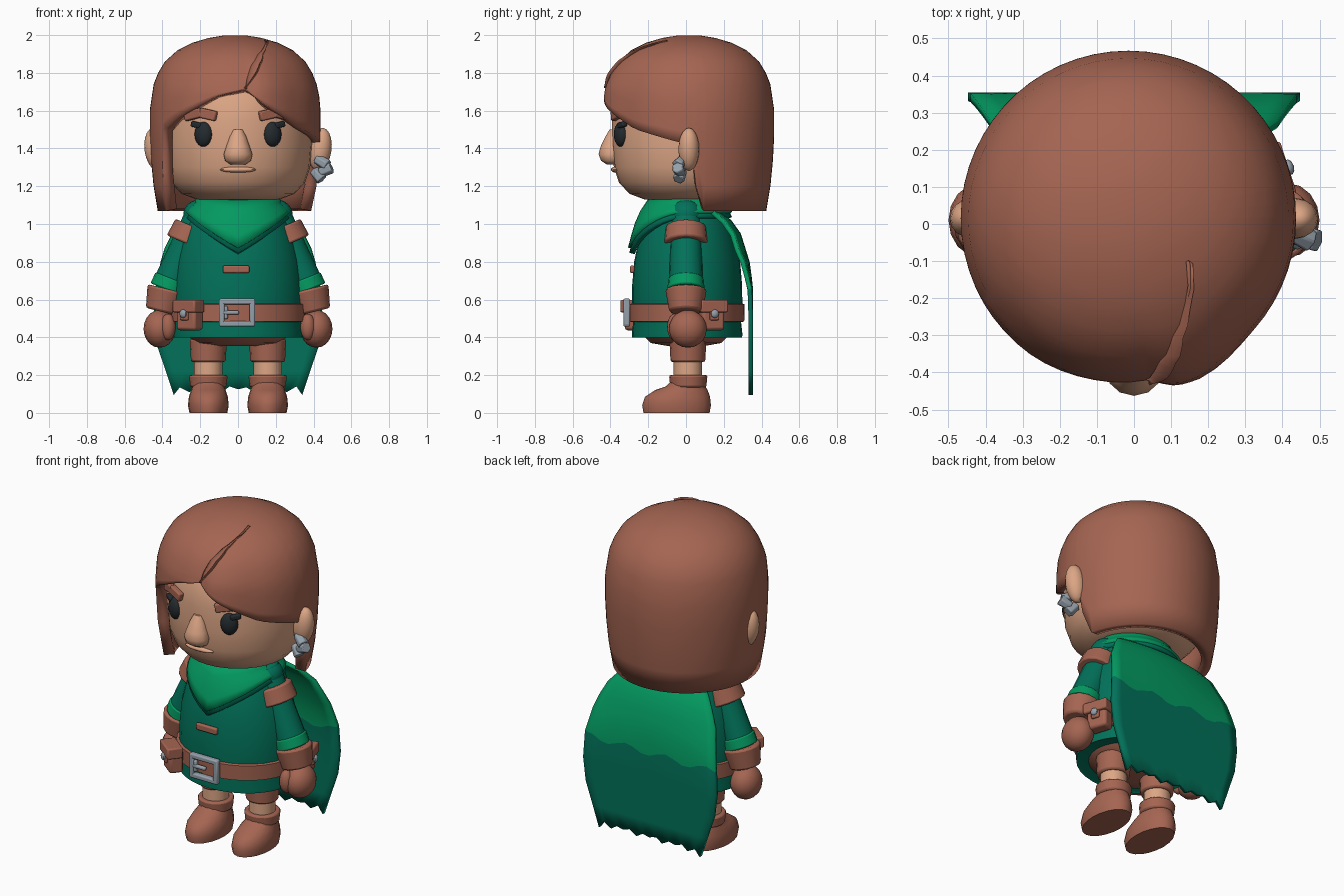
import bpy, bmesh, math
from mathutils import Vector, Matrix

if "Cube" in bpy.data.objects:
    bpy.data.objects.remove(bpy.data.objects["Cube"])

def mat(name, *rgb):
    m = bpy.data.materials.new(name)
    m.diffuse_color = (*rgb, 1)
    m.use_nodes = True
    m.node_tree.nodes["Principled BSDF"].inputs["Base Color"].default_value = m.diffuse_color
    return m

BROWN = mat("brown", .376, .130, .084)
SKIN = mat("skin", .72, .38, .235)
GREEN = mat("bright_green", .001, .32, .118)
TEAL = mat("deep_green", .0005, .165, .10)
STEEL = mat("steel", .30, .35, .40)
DARK = mat("eye_dark", .017, .023, .027)

def add(name, bm, *mats, angle=40, recalc=True, thick=0, bevel=0):
    if recalc:
        bmesh.ops.recalc_face_normals(bm, faces=bm.faces[:])
    me = bpy.data.meshes.new(name)
    bm.to_mesh(me)
    bm.free()
    ob = bpy.data.objects.new(name, me)
    bpy.context.collection.objects.link(ob)
    for m in mats:
        me.materials.append(m)
    if thick:
        mod = ob.modifiers.new("thickness", 'SOLIDIFY')
        mod.thickness, mod.offset = thick, -1
    if bevel:
        mod = ob.modifiers.new("bevel", 'BEVEL')
        mod.width, mod.segments = bevel, 2
    bpy.ops.object.select_all(action='DESELECT')
    ob.select_set(True)
    bpy.context.view_layer.objects.active = ob
    bpy.ops.object.shade_smooth_by_angle(angle=math.radians(angle))
    return ob

def lerp(table, x):
    """Piecewise linear lookup in a table sorted by x."""
    if x <= table[0][0]:
        return table[0][1]
    for (a, u), (b, v) in zip(table, table[1:]):
        if x <= b:
            return u + (v - u) * (x - a) / (b - a)
    return table[-1][1]

def loft(name, rings, m, n=24, angle=40):
    """Stack of ellipses (z, cx, cy, rx, ry), capped at both ends."""
    bm = bmesh.new()
    loops = [[bm.verts.new((cx + rx * math.cos(k * math.tau / n), cy + ry * math.sin(k * math.tau / n), z))
              for k in range(n)] for z, cx, cy, rx, ry in rings]
    for a, b in zip(loops, loops[1:]):
        for k in range(n):
            bm.faces.new((a[k], a[(k + 1) % n], b[(k + 1) % n], b[k]))
    bm.faces.new(loops[0])
    bm.faces.new(loops[-1])
    return add(name, bm, m, angle=angle)

def lathe(name, profile, m, sy=1, n=28, cy=0):
    return loft(name, [(z, 0, cy, r, r * sy) for r, z in profile], m, n)

def sheet(name, cols, mats, thick, closed=False, rule=None, cap=False):
    """Surface from columns of points that run downward."""
    bm = bmesh.new()
    vs = [[bm.verts.new(p) for p in c] for c in cols]
    for i in range(len(vs) if closed else len(vs) - 1):
        a, b = vs[i], vs[(i + 1) % len(vs)]
        for j in range(len(a) - 1):
            f = bm.faces.new((a[j], a[j + 1], b[j + 1], b[j]))
            if rule:
                f.material_index = rule(j)
    if cap:
        bm.faces.new([c[0] for c in vs])
    return add(name, bm, *mats, recalc=False, thick=thick)

def tube(name, p0, p1, r0, r1, m, n=16, bevel=0):
    p0, p1 = Vector(p0), Vector(p1)
    d = p1 - p0
    bm = bmesh.new()
    M = Matrix.Translation((p0 + p1) / 2) @ d.to_track_quat('Z', 'Y').to_matrix().to_4x4()
    bmesh.ops.create_cone(bm, cap_ends=True, segments=n, radius1=r0, radius2=r1, depth=d.length, matrix=M)
    return add(name, bm, m, bevel=bevel)

def ball(name, loc, size, m, rot=None, n=16):
    bm = bmesh.new()
    M = Matrix.Translation(loc) @ (rot or Matrix()) @ Matrix.Diagonal((*size, 1))
    bmesh.ops.create_uvsphere(bm, u_segments=n, v_segments=10, radius=1, matrix=M)
    return add(name, bm, m)

def box(name, loc, size, m, rot=None, bevel=0.008):
    bm = bmesh.new()
    M = Matrix.Translation(loc) @ (rot or Matrix()) @ Matrix.Diagonal((*size, 1))
    bmesh.ops.create_cube(bm, size=1, matrix=M)
    return add(name, bm, m, bevel=bevel)

def R(deg, axis):
    return Matrix.Rotation(math.radians(deg), 4, axis)

# Head, neck and face
lathe("head", [(.12, 1.12), (.22, 1.13), (.3, 1.16), (.355, 1.22), (.382, 1.3), (.392, 1.42),
               (.392, 1.55), (.375, 1.68), (.3, 1.8), (.1, 1.86)], SKIN, n=32)
lathe("neck", [(.15, 1.02), (.15, 1.15)], SKIN)
loft("nose", [(1.315, 0, -.39, .04, .03), (1.335, 0, -.395, .068, .055), (1.37, 0, -.395, .076, .068),
              (1.41, 0, -.392, .062, .06), (1.46, 0, -.388, .045, .04), (1.5, 0, -.385, .025, .02)], SKIN, 12, 50)
ball("lips", (0, -.372, 1.288), (.095, .025, .016), SKIN)
for s, side in ((-1, "left"), (1, "right")):
    ball("eye_" + side, (s * .183, -.345, 1.475), (.05, .034, .066), DARK, R(s * 27, 'Z'))
    box("lash_" + side, (s * .22, -.338, 1.525), (.06, .03, .03), DARK, R(s * 32, 'Z') @ R(s * -12, 'Y'))
    box("brow_inner_" + side, (s * .158, -.367, 1.58), (.095, .035, .052), BROWN, R(s * 22, 'Z') @ R(s * -12, 'Y'))
    box("brow_outer_" + side, (s * .235, -.325, 1.58), (.11, .035, .05), BROWN, R(s * 36, 'Z') @ R(s * 12, 'Y'))
    ball("ear_" + side, (s * .435, .015, 1.395), (.06, .055, .115), SKIN, R(s * 8, 'Y'))
# Crystal earrings on one ear
for p0, p1 in (((.415, -.015, 1.345), (.475, -.045, 1.31)), ((.435, -.03, 1.27), (.495, -.045, 1.3)),
               ((.40, -.02, 1.285), (.445, -.04, 1.235))):
    tube("earring", p0, p1, .028, .034, STEEL, 6, .006)

# Hair cap with an uneven lower edge
HAIR_R = [(1.07, .41), (1.25, .44), (1.45, .452), (1.6, .452), (1.7, .443), (1.78, .42), (1.86, .372),
          (1.92, .305), (1.96, .225), (1.985, .14), (1.998, .06)]
EDGE = [(-180, 1.07), (-62, 1.07), (-58, 1.49), (-44, 1.56), (-28, 1.62), (-13, 1.675), (7, 1.715), (13, 1.67),
        (20, 1.63), (28, 1.595), (50, 1.505), (80, 1.44), (91, 1.42), (95, 1.2), (101, 1.07), (180, 1.07)]
BANG = [(8, 0), (16, .022), (25, .022), (45, 0)]

def hair_point(phi, z, grow=0):
    a = math.radians(phi)
    r = lerp(HAIR_R, z) + grow + lerp(BANG, phi) * min(1, max(0, (1.95 - z) / .2))
    return (-.015 + r * math.sin(a), .015 - r * math.cos(a), z + grow * .5)

cols = []
for phi in sorted(list(range(-180, 180, 6)) + [-62, -58, 7, 9, 15, 21, 80, 91, 95, 101]):
    low = lerp(EDGE, phi)
    zs = [1.998, 1.985, 1.96, 1.92, 1.86, 1.8, 1.74] + [1.74 + (low - 1.74) * k / 5 for k in range(1, 6)]
    cols.append([hair_point(phi, z) for z in zs])
sheet("hair", cols, [BROWN], .06, closed=True, cap=True)
# Raised fold along the parting
PART = [(1.715, 7), (1.77, 10), (1.84, 15), (1.9, 23), (1.94, 35), (1.968, 55)]
path = [(1.968 - .253 * k / 14, math.sin(math.pi * k / 14) * 5) for k in range(15)]
sheet("hair_parting", [[hair_point(lerp(PART, z) + w * k, z, g) for z, w in path]
                       for k, g in ((-.5, .002), (.6, .015), (.9, .0))], [BROWN], .01)

# Tunic, shorts and layered collar
TUNIC = [(.33, .41), (.345, .40), (.346, .42), (.338, .48), (.346, .58), (.344, .68), (.332, .8), (.308, .9),
         (.275, 1.0), (.24, 1.07), (.19, 1.12)]
lathe("tunic", TUNIC, TEAL, .845, 32, .006)
lathe("shorts", [(.12, .355), (.22, .37), (.28, .42)], BROWN, .85)

def collar(name, m, drop, gap):
    cols = []
    for d in range(0, 360, 10):
        a = math.radians(d)
        low = (.875 + .19 * abs(math.sin(a)) if math.cos(a) > 0 else 1.065) - drop
        col = []
        for k in range(5):
            z = 1.135 + (low - 1.135) * k / 4
            r = gap + lerp([(b, c) for c, b in TUNIC[1:]], z)
            col.append((r * math.sin(a), -r * .88 * math.cos(a), z))
        cols.append(col)
    sheet(name, cols, [m], .03, closed=True)

collar("collar", GREEN, 0, .035)
collar("collar_lining", TEAL, .028, .02)

# Cape with a two-tone split and ragged hem
WIDTH = [(.1, .34), (.36, .43), (.5, .447), (.65, .44), (.8, .41), (.9, .38), (1.0, .32), (1.1, .18)]
DEPTH = [(.1, .355), (.67, .355), (.8, .337), (.95, .29), (1.02, .24), (1.1, .15)]
cols = []
for i in range(17):
    u = 1 - i / 8
    hem = .095 if i in (0, 16) else (.125, .135, .11, .14)[i % 4]
    split = .64 + .02 * math.sin(i * 1.3)
    col = []
    for z in (1.1, 1.02, .95, .87, .8, .72, split, .5, .36, .22, hem):
        y = lerp(DEPTH, z) - .035 * u * u * min(1, max(0, (z - .62) / .25))
        col.append((-u * lerp(WIDTH, z), y, z))
    cols.append(col)
sheet("cape", cols[::-1], [GREEN, TEAL], .024, rule=lambda j: int(j >= 6))

# Belt, buckle, chest tab
lathe("belt", [(.34, .48), (.358, .485), (.36, .575), (.34, .58)], BROWN, .85, 32, .004)
for z in (.472, .590):
    box("buckle_bar", (-.005, -.314, z), (.19, .036, .03), STEEL)
for x in (-.086, .076):
    box("buckle_side", (x, -.314, .531), (.03, .036, .14), STEEL)
box("buckle_prong", (-.04, -.318, .531), (.09, .024, .022), STEEL)
box("buckle_prong_base", (-.065, -.316, .531), (.022, .024, .07), STEEL)
box("chest_tab", (-.01, -.284, .76), (.14, .025, .04), BROWN)

# Belt pouches: front and hip
for name, x, y, turn in (("front_pouch", -.255, -.26, -38), ("hip_pouch", .362, .135, 108)):
    B = R(turn, 'Z')
    at = lambda o: Vector((x, y, 0)) + B @ Vector(o)
    box(name, at((0, 0, .505)), (.125, .08, .135), BROWN, B, .015)
    box(name + "_flap", at((0, -.012, .565)), (.15, .09, .065), BROWN, B)
    box(name + "_tab", at((0, -.045, .52)), (.05, .02, .06), BROWN, B)
    ball(name + "_stud", at((0, -.058, .525)), (.022, .014, .022), STEEL, B, 10)

for s, side in ((-1, "left"), (1, "right")):
    # Arm, bands, glove
    ball("shoulder_" + side, (s * .2, 0, 1.05), (.09, .088, .08), TEAL)
    tube("sleeve_" + side, (s * .185, 0, 1.08), (s * .37, 0, .66), .08, .09, TEAL)
    tube("arm_band_" + side, (s * .232, 0, .985), (s * .27, 0, .895), .108, .116, BROWN, bevel=.01)
    tube("sleeve_trim_" + side, (s * .348, 0, .71), (s * .372, 0, .65), .095, .098, GREEN, bevel=.008)
    tube("glove_cuff_" + side, (s * .372, 0, .655), (s * .402, 0, .535), .11, .088, BROWN, bevel=.012)
    ball("hand_" + side, (s * .415, .01, .445), (.085, .1, .1), BROWN)
    ball("thumb_" + side, (s * .37, -.06, .455), (.04, .04, .07), BROWN)
    # Leg and boot
    x = s * .157
    tube("leg_" + side, (x, .01, .15), (x, .01, .4), .075, .075, SKIN)
    tube("trouser_cuff_" + side, (x, .01, .27), (x, .01, .39), .092, .098, BROWN, bevel=.01)
    tube("boot_top_" + side, (x, .012, .135), (x, .012, .2), .095, .102, BROWN, bevel=.01)
    loft("boot_" + side, [(0, x, -.05, .1, .175), (.04, x, -.05, .108, .182), (.085, x, -.045, .103, .172),
                          (.12, x, -.025, .092, .14), (.14, x, -.002, .085, .105), (.17, x, .012, .08, .09)],
         BROWN, 20)
